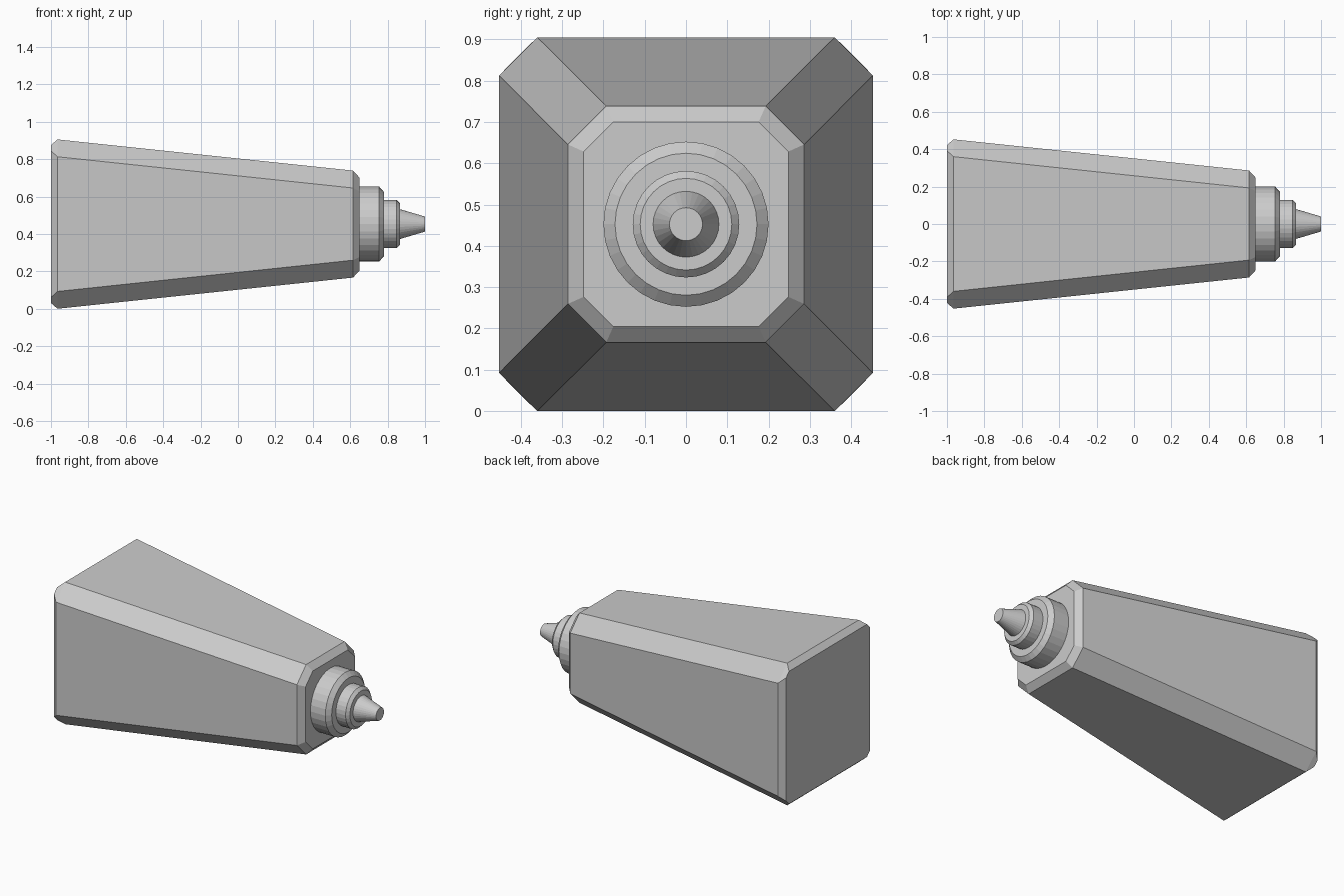
import bpy, bmesh, math

if "Cube" in bpy.data.objects:
    bpy.data.objects.remove(bpy.data.objects["Cube"])

CZ = 0.4525  # height of the long axis


def loft(name, sections, smooth=False):
    """Skin closed rings of (y, z) points placed along x, with capped ends."""
    bm = bmesh.new()
    rings = [[bm.verts.new((x, y, z)) for y, z in pts] for x, pts in sections]
    n = len(rings[0])
    for a, b in zip(rings, rings[1:]):
        for i in range(n):
            j = (i + 1) % n
            bm.faces.new((a[i], a[j], b[j], b[i]))
    bm.faces.new(rings[0])
    bm.faces.new(rings[-1])
    bmesh.ops.recalc_face_normals(bm, faces=bm.faces)
    mesh = bpy.data.meshes.new(name)
    bm.to_mesh(mesh)
    bm.free()
    obj = bpy.data.objects.new(name, mesh)
    obj.location.z = CZ
    bpy.context.collection.objects.link(obj)
    return obj


def octagon(h, s):
    """Square of half size h whose flat sides have half length s."""
    return [(h, -s), (h, s), (s, h), (-s, h), (-h, s), (-h, -s), (-s, -h), (s, -h)]


def circle(r, n=32):
    return [(r * math.cos(2 * math.pi * i / n), r * math.sin(2 * math.pi * i / n))
            for i in range(n)]


def turned(name, profile):
    return loft(name, [(x, circle(r)) for x, r in profile])


# Tapered body with chamfered long edges and bevelled ends
loft("tapered_body", [
    (-1.0, octagon(0.422, 0.392)),
    (-0.965, octagon(0.4525, 0.36)),
    (0.615, octagon(0.286, 0.193)),
    (0.65, octagon(0.248, 0.176)),
])

# Stepped collars and nozzle tip
turned("large_collar", [(0.64, 0.2), (0.755, 0.2), (0.78, 0.172)])
turned("small_collar", [(0.77, 0.129), (0.848, 0.129), (0.866, 0.111)])
turned("nozzle_tip", [(0.855, 0.083), (1.0, 0.04)])
